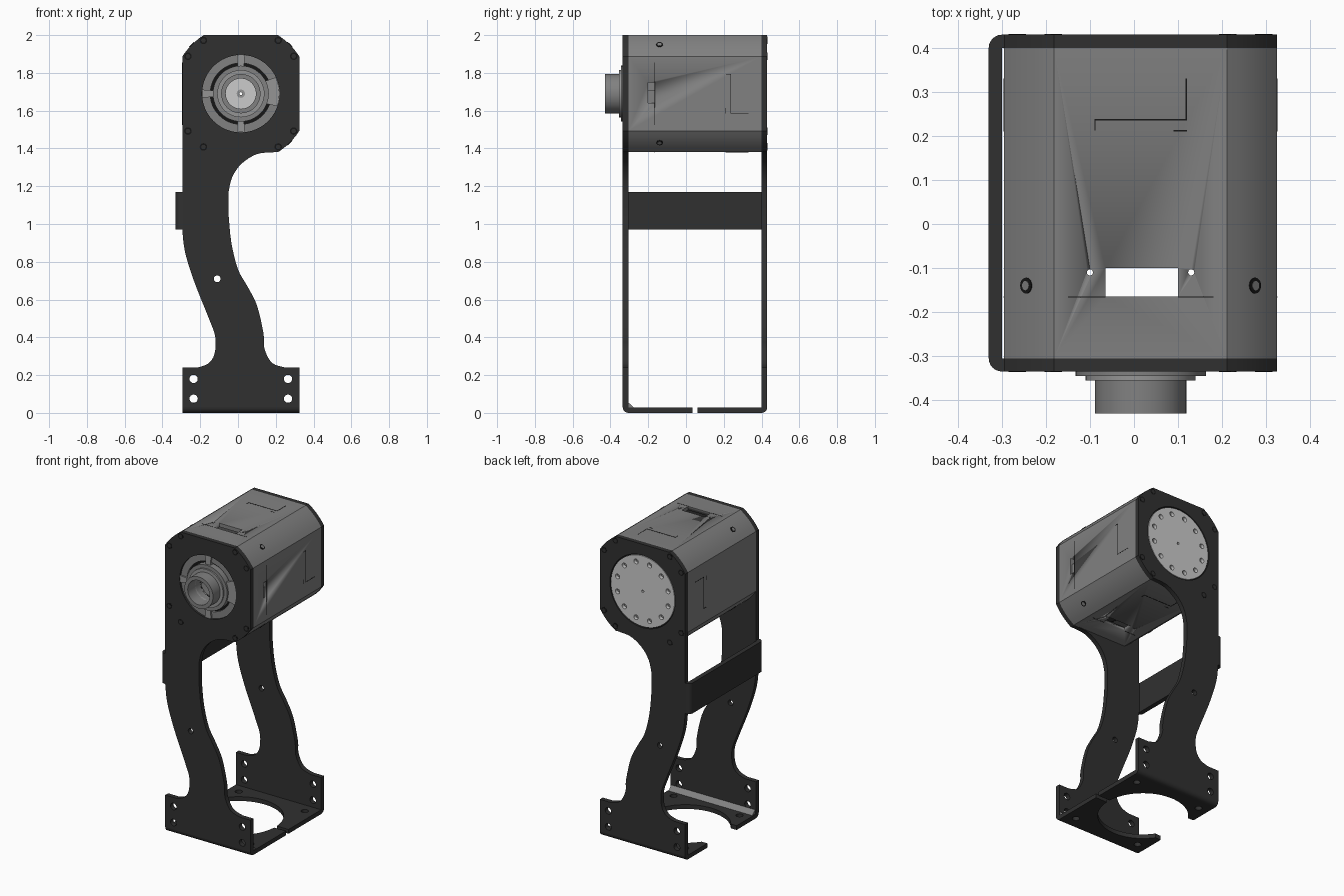
import bpy, bmesh, math
from mathutils import Matrix, Vector

if "Cube" in bpy.data.objects:
    bpy.data.objects.remove(bpy.data.objects["Cube"])

CX, CZ = 0.015, 1.69      # motor axis
MID = 0.095               # front y + back y of mirrored parts


def material(name, v):
    m = bpy.data.materials.new(name)
    m.diffuse_color = (v, v, v, 1)
    m.use_nodes = True
    m.node_tree.nodes["Principled BSDF"].inputs["Base Color"].default_value = m.diffuse_color
    return m


DARK = material("dark_anodised", 0.03)
BLACK = material("black_recess", 0.008)
GREY = material("housing_grey", 0.22)
STEEL = material("steel_grey", 0.3)
LIGHT = material("light_disc", 0.6)

AXES = {"x": Matrix(((0, 0, 1), (1, 0, 0), (0, 1, 0))),
        "y": Matrix(((1, 0, 0), (0, 0, -1), (0, 1, 0))),
        "z": Matrix.Identity(3)}


def prism(name, loops, axis, lo, hi, mat):
    """Flat profile (first loop outside, others holes) extruded along an axis."""
    cu = bpy.data.curves.new(name, "CURVE")
    cu.dimensions, cu.fill_mode, cu.extrude = "2D", "BOTH", (hi - lo) / 2
    for pts in loops:
        s = cu.splines.new("POLY")
        s.points.add(len(pts) - 1)
        for p, (u, v) in zip(s.points, pts):
            p.co = (u, v, 0, 1)
        s.use_cyclic_u = True
    tmp = bpy.data.objects.new(name, cu)
    bpy.context.collection.objects.link(tmp)
    deps = bpy.context.evaluated_depsgraph_get()
    me = bpy.data.meshes.new_from_object(tmp.evaluated_get(deps))
    bpy.data.objects.remove(tmp)
    bm = bmesh.new()
    bm.from_mesh(me)
    rot = AXES[axis]
    mid = Vector([(lo + hi) / 2 if a == axis else 0 for a in "xyz"])
    for v in bm.verts:
        v.co = rot @ v.co + mid
    bmesh.ops.remove_doubles(bm, verts=bm.verts, dist=1e-5)
    bmesh.ops.recalc_face_normals(bm, faces=bm.faces)
    bm.to_mesh(me)
    bm.free()
    me.materials.clear()
    me.materials.append(mat)
    ob = bpy.data.objects.new(name, me)
    bpy.context.collection.objects.link(ob)
    bpy.ops.object.select_all(action="DESELECT")
    ob.select_set(True)
    bpy.context.view_layer.objects.active = ob
    bpy.ops.object.shade_smooth_by_angle(angle=math.radians(30))
    return ob


def arc(cx, cy, r, a0, a1, n):
    return [(cx + r * math.cos(math.radians(a0 + (a1 - a0) * i / n)),
             cy + r * math.sin(math.radians(a0 + (a1 - a0) * i / n))) for i in range(n + 1)]


def circle(cx, cy, r, n=24):
    return arc(cx, cy, r, 0, 360, n)[:-1]


def ring(r, n=48):
    return circle(CX, CZ, r, n)


def rect(x0, x1, y0, y1):
    return [(x0, y0), (x1, y0), (x1, y1), (x0, y1)]


def smooth(p, n=4):
    """Catmull-Rom curve through the points."""
    p = [Vector(q) for q in p]
    q = [p[0]] + p + [p[-1]]
    out = []
    for a, b, c, d in zip(q, q[1:], q[2:], q[3:]):
        for i in range(n):
            t = i / n
            out.append(tuple(0.5 * (2 * b + (c - a) * t + (2 * a - 5 * b + 4 * c - d) * t * t
                                    + (3 * b - a - 3 * c + d) * t ** 3)))
    return out + [tuple(p[-1])]


def head(scale=1.0, quads=(-45, 45, 135, 225)):
    """Square head with its corners cut by a circle."""
    return [p for q in quads for p in arc(CX, CZ, 0.367 * scale, q - 12.6, q + 12.6, 5)]


# side plates with curved arms
outline = [(-0.295, 0.03), (0.325, 0.03), (0.325, 0.24)]
outline += smooth([(0.25, 0.24), (0.18, 0.265), (0.14, 0.34), (0.135, 0.42), (0.10, 0.57),
                   (0.05, 0.67), (0.0, 0.76), (-0.035, 0.9), (-0.05, 1.05)])
outline += smooth([(-0.05, 1.17), (-0.03, 1.25), (0.02, 1.32), (0.10, 1.37), (0.19, 1.38)])
outline += head(quads=(-45, 45, 135))
outline += smooth([(-0.295, 0.97), (-0.28, 0.85), (-0.23, 0.69), (-0.15, 0.49), (-0.12, 0.40),
                   (-0.125, 0.31), (-0.16, 0.26), (-0.215, 0.24)]) + [(-0.295, 0.24)]
holes = [circle(x, z, 0.022, 16) for x in (-0.235, 0.265) for z in (0.075, 0.18)]
holes.append(circle(-0.11, 0.71, 0.018, 16))
prism("front_plate", [outline, ring(0.205)] + holes, "y", -0.335, -0.305, DARK)
prism("back_plate", [outline, ring(0.238)] + holes, "y", 0.40, 0.43, DARK)

# head screws on both plates
for k, (dx, dz) in enumerate([(0.198, 0.282), (0.28, 0.198)]):
    for sx in (-1, 1):
        for sz in (-1, 1):
            c = (CX + sx * dx, CZ + sz * dz)
            for y in (-0.336, 0.429):
                prism("plate_screw", [circle(*c, 0.02, 16)], "y", y, y + 0.002, BLACK)
                prism("screw_head", [circle(*c, 0.013, 6)], "y", y - 0.0005, y + 0.0025, DARK)

# base halves with round cutout, and rounded bends to the plates
half = [(-0.295, -0.305), (0.325, -0.305), (0.325, 0.035)]
half += arc(-0.03, 0.0475, 0.27, -3, -146, 24) + [(-0.295, -0.105)]
base_holes = [circle(x, -0.235, 0.022, 16) for x in (-0.225, 0.255)]
bend = [(-0.305, 0.03)] + arc(-0.305, 0.03, 0.03, 180, 270, 6)
for side in ("front", "back"):
    def flip(pts, s=side):
        return pts if s == "front" else [(MID - y, z) for y, z in pts]
    mirrored = [[(x, y if side == "front" else MID - y) for x, y in lp] for lp in [half] + base_holes]
    prism(side + "_base", mirrored, "z", 0.0, 0.028, DARK)
    prism(side + "_bend", [flip(bend)], "x", -0.295, 0.325, DARK)
prism("inner_bend", [[(-0.305, 0.028), (-0.275, 0.028), (-0.305, 0.055)]], "x", -0.29, 0.32, GREY)

# crossbar joining both plates
bar = [(-0.29, -0.335)] + arc(-0.30, -0.305, 0.03, 270, 180, 6)
bar += arc(-0.30, 0.40, 0.03, 180, 90, 6) + [(-0.29, 0.43), (-0.29, 0.40), (-0.30, 0.40),
                                            (-0.30, -0.305), (-0.29, -0.305)]
prism("crossbar", [bar], "z", 0.97, 1.17, DARK)

# hollow motor housing with windows
body = prism("motor_housing", [head(), head(0.92)], "y", -0.305, 0.40, GREY)
cuts = [prism("window_cutter", [rect(-0.065, 0.10, -0.165, -0.10)], "z", 1.2, 2.2, GREY),
        prism("slot_cutter", [rect(-0.2, -0.167, 1.64, 1.75)], "x", 0.25, 0.4, GREY)]
cuts += [prism("pin_hole_cutter", [circle(x, -0.11, 0.007, 12)], "z", 1.2, 2.2, GREY)
         for x in (-0.10, 0.13)]
for c in cuts:
    mod = body.modifiers.new("cut", "BOOLEAN")
    mod.operation, mod.solver, mod.object = "DIFFERENCE", "EXACT", c
    bpy.context.view_layer.objects.active = body
    bpy.ops.object.modifier_apply(modifier=mod.name)
    bpy.data.objects.remove(c)
prism("slot_plug", [rect(-0.2, -0.167, 1.64, 1.71)], "x", 0.30, 0.315, GREY)

# housing seams: L-shaped grooves and front seam on each face
for k in range(4):
    turn = (Matrix.Translation((CX, 0, CZ)) @ Matrix.Rotation(k * math.pi / 2, 4, "Y"))
    lines = [(-0.105, 0.105, 0.235, 0.239), (0.102, 0.105, 0.235, 0.33),
             (-0.105, -0.102, 0.212, 0.235), (0.075, 0.105, 0.21, 0.213),
             (-0.165, 0.165, -0.167, -0.165)]
    if k % 2 == 0:
        lines[-1:] = [(-0.165, -0.08, -0.167, -0.165), (0.085, 0.165, -0.167, -0.165)]
    for ln in lines:
        prism("seam", [rect(*ln)], "z", 0.308, 0.311, BLACK).data.transform(turn)
    # recessed screws on the cut corners
    corner = turn @ Matrix.Rotation(math.pi / 4, 4, "Y")
    prism("corner_screw", [circle(0, -0.14, 0.018, 16)], "z", 0.362, 0.369, BLACK).data.transform(corner)
    prism("corner_screw_core", [circle(0, -0.14, 0.011, 12)], "z", 0.362, 0.37, GREY).data.transform(corner)

# front motor collar and output tube
prism("collar_back", [ring(0.205), ring(0.08)], "y", -0.305, -0.295, BLACK)
prism("collar_rim", [ring(0.205), ring(0.162)], "y", -0.322, -0.305, GREY)
for a, w in ((90, 6), (180, 6), (270, 6), (3, 22)):
    lug = arc(CX, CZ, 0.204, a - w, a + w, 8) + arc(CX, CZ, 0.12, a + w * 1.2, a - w * 1.2, 8)
    prism("collar_lug", [lug], "y", -0.333, -0.3, STEEL)
prism("collar_step", [ring(0.148), ring(0.08)], "y", -0.345, -0.3, GREY)
prism("collar_flange", [ring(0.125), ring(0.08)], "y", -0.355, -0.34, STEEL)
prism("output_tube", [ring(0.104), ring(0.08)], "y", -0.43, -0.29, GREY)

# rear disc with bolt circle
bolts = [arc(CX + 0.19 * math.cos(t), CZ + 0.19 * math.sin(t), 0.016, 0, 360, 16)[:-1]
         for t in [math.radians(15 + 30 * i) for i in range(12)]]
prism("rear_disc", [ring(0.232, 64), ring(0.008, 12)] + bolts, "y", 0.39, 0.428, LIGHT)
prism("rear_disc_rim", [ring(0.238, 64), ring(0.232, 64)], "y", 0.39, 0.42, BLACK)
for b in bolts:
    prism("bolt_hole_floor", [b], "y", 0.395, 0.405, GREY)
prism("disc_hub", [ring(0.022, 24), ring(0.009, 24)], "y", 0.385, 0.39, STEEL)
